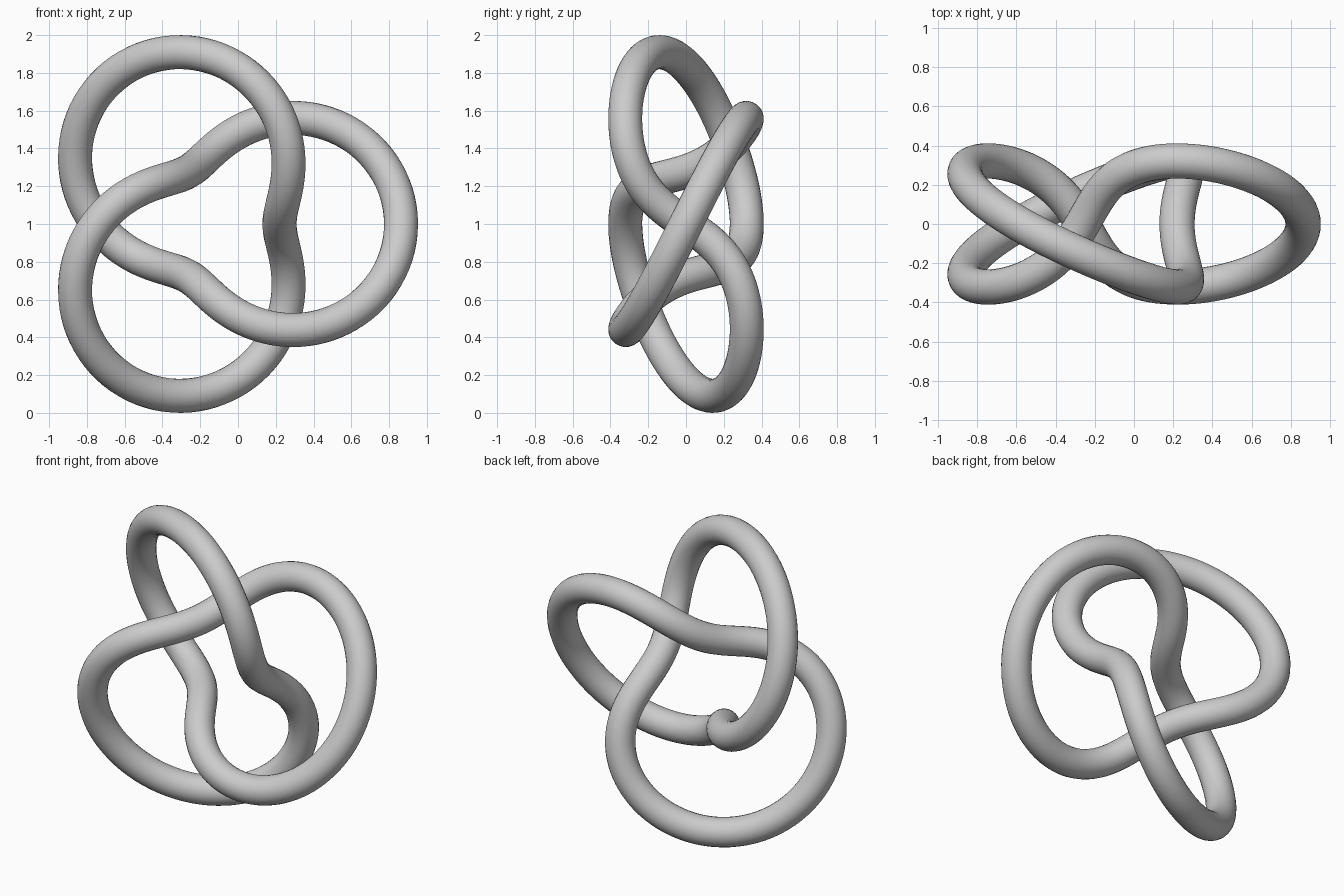
import bpy
from math import sin, cos, tau

if "Cube" in bpy.data.objects:
    bpy.data.objects.remove(bpy.data.objects["Cube"])

S = 0.3217        # knot scale
TUBE = 0.0902     # tube radius
X_OFF = -0.102    # recentres the bounding box
N = 288

# Trefoil centreline wound on a torus (2 turns around, 3 through)
curve = bpy.data.curves.new("trefoil_knot", "CURVE")
curve.dimensions = "3D"
curve.bevel_depth = TUBE
curve.bevel_resolution = 10
curve.twist_mode = "MINIMUM"
spline = curve.splines.new("POLY")
spline.points.add(N - 1)
for i, p in enumerate(spline.points):
    t = tau * i / N
    r = S * (2 + cos(3 * t))
    p.co = (X_OFF + r * cos(2 * t), S * sin(3 * t), 1 + r * sin(2 * t), 1)
spline.use_cyclic_u = True
spline.use_smooth = True

# Turn the swept tube into a smooth mesh
knot = bpy.data.objects.new("trefoil_knot", curve)
bpy.context.collection.objects.link(knot)
bpy.context.view_layer.objects.active = knot
knot.select_set(True)
bpy.ops.object.convert(target="MESH")
bpy.ops.object.shade_smooth()
